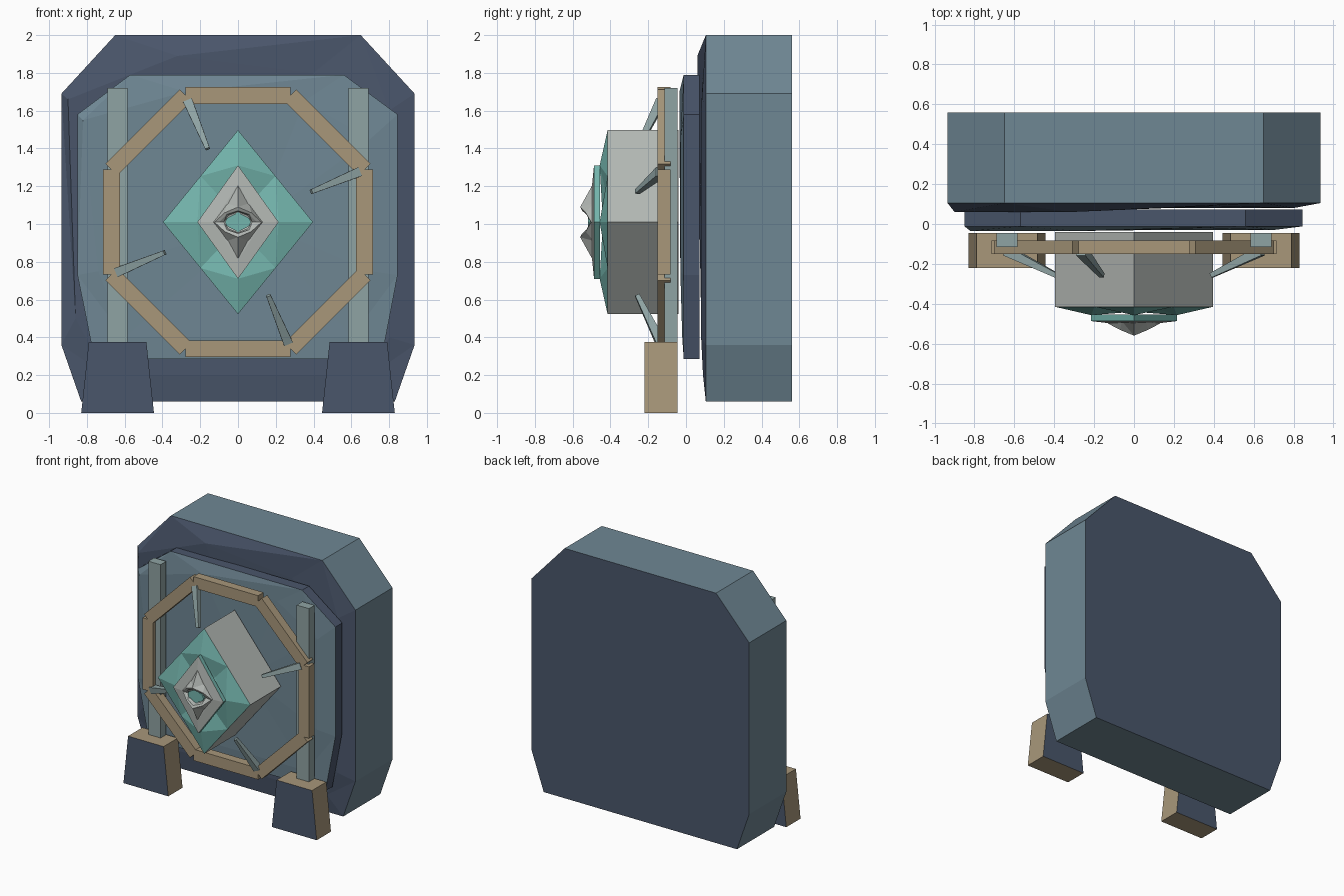
import bpy, bmesh
from math import sin, cos, pi, radians
from mathutils import Vector

if "Cube" in bpy.data.objects:
    bpy.data.objects.remove(bpy.data.objects["Cube"])

CZ = 1.01  # height of the core axis


def material(name, hexcode):
    def lin(c):
        c /= 255
        return c / 12.92 if c < 0.04 else ((c + 0.055) / 1.055) ** 2.4
    m = bpy.data.materials.new(name)
    m.diffuse_color = [lin(int(hexcode[i:i + 2], 16)) for i in (0, 2, 4)] + [1]
    m.use_nodes = True
    m.node_tree.nodes["Principled BSDF"].inputs["Base Color"].default_value = m.diffuse_color
    return m


NAVY = material("navy", "4a566b")
SLATE = material("slate", "6f8794")
TAN = material("tan", "a8977a")
TEAL = material("teal", "74b5ad")
GREY = material("light_grey", "b4b9b5")
PALE = material("pale_slate", "8fa3a3")


def loft(name, rings, bands, caps, apex=None, facet=False):
    """Bridge equal-length rings of (x, y, z); optional apex closes the last ring."""
    bm = bmesh.new()
    mats = list(dict.fromkeys(list(bands) + list(caps)))
    vs = [[bm.verts.new(p) for p in r] for r in rings]
    n = len(vs[0])

    def face(verts, mat):
        bm.faces.new(verts).material_index = mats.index(mat)

    for a, b, mat in zip(vs, vs[1:], bands):
        for i in range(n):
            j = (i + 1) % n
            face((a[i], a[j], b[j], b[i]), mat)
    face(vs[0], caps[0])
    if apex:
        tip = bm.verts.new(apex)
        for i in range(n):
            face((vs[-1][i], vs[-1][(i + 1) % n], tip), caps[1])
    else:
        face(vs[-1], caps[1])
    bmesh.ops.recalc_face_normals(bm, faces=bm.faces)
    if facet:
        bmesh.ops.triangulate(bm, faces=[f for f in bm.faces if len(f.verts) == 4])
    me = bpy.data.meshes.new(name)
    bm.to_mesh(me)
    bm.free()
    for m in mats:
        me.materials.append(m)
    ob = bpy.data.objects.new(name, me)
    bpy.context.collection.objects.link(ob)
    return ob


def flat(outline, y):
    return [(x, y, z) for x, z in outline]


def diamond(rx, rz, y):
    return flat([(rx, CZ), (0, CZ + rz), (-rx, CZ), (0, CZ - rz)], y)


def box(name, x0, x1, y0, y1, z0, z1, mat, taper=0, cap=None):
    prof = [(x0, z0), (x1, z0), (x1 - taper, z1), (x0 + taper, z1)]
    return loft(name, [flat(prof, y0), flat(prof, y1)], [mat], [cap or mat] * 2)


# Chamfered back slab with a chipped front
slab = [(-.65, 2), (.65, 2), (.935, 1.69), (.935, .36),
        (.83, .06), (-.83, .06), (-.935, .36), (-.935, 1.69)]
chips = [(-.32, .06, 1.89), (.4, .09, 1.8), (.8, .08, 1.6), (.8, .08, .4),
         (.7, .09, .2), (-.7, .09, .2), (-.86, .08, .5), (-.9, .06, 1.66)]
loft("back_slab", [flat(slab, .56), flat(slab, .105), chips],
     [SLATE, NAVY], [NAVY, NAVY], apex=(0, .08, CZ), facet=True)

# Thinner front panel with a chipped face
panel = [(-.57, 1.79), (.56, 1.79), (.845, 1.58), (.845, .73),
         (.76, .285), (-.76, .285), (-.85, .73), (-.85, 1.58)]
chips = [(-.28, -.035, 1.7), (.35, -.02, 1.65), (.7, -.03, 1.45), (.7, -.03, .75),
         (.6, -.02, .4), (-.6, -.02, .4), (-.74, -.03, .75), (-.82, -.035, 1.55)]
loft("front_panel", [flat(panel, .072), flat(panel, -.012), chips],
     [NAVY, SLATE], [NAVY, SLATE], apex=(.1, -.03, CZ), facet=True)

# Feet and posts, both sides
for s, side in ((-1, "left"), (1, "right")):
    x = s * .6375
    box(side + "_foot", x - .1925, x + .1925, -.22, -.045, 0, .375, TAN, .04, NAVY)
    box(side + "_post", x - .0525, x + .0525, -.115, -.045, .37, 1.72, PALE)

# Octagonal ring of eight butted bars
for k in range(8):
    a = k * pi / 4
    n, t = Vector((cos(a), sin(a))), Vector((-sin(a), cos(a)))
    prof = [n * (.67 + .044 * i) + t * (.278 * j)
            for i, j in ((-1, -1), (1, -1), (1, 1), (-1, 1))]
    prof = [(p.x, p.y + CZ) for p in prof]
    loft(f"ring_bar_{k + 1}", [flat(prof, -.15), flat(prof, -.083)], [TAN], [TAN, TAN])

# Four tapered braces from ring to core
for k in range(4):
    a = radians(22.5 + 90 * k)
    out, side = Vector((cos(a), 0, sin(a))), Vector((-sin(a), 0, cos(a)))
    p, q = out * .69 + Vector((0, -.135, CZ)), out * .42 + Vector((0, -.258, CZ))
    up = (q - p).normalized().cross(side)
    rings = [[c + (side * i + up * j) * w for i, j in ((-1, -1), (1, -1), (1, 1), (-1, 1))]
             for c, w in ((p, .025), (q, .012))]
    loft(f"brace_{k + 1}", rings, [PALE], [PALE, PALE])


def with_mids(ring, mid_scale, mid_y):
    """Insert an edge midpoint, pulled toward the axis, after each corner."""
    res = []
    for i, p in enumerate(ring):
        q = ring[(i + 1) % len(ring)]
        res += [p, ((p[0] + q[0]) / 2 * mid_scale, mid_y,
                    CZ + ((p[2] + q[2]) / 2 - CZ) * mid_scale)]
    return res


# Diamond core block with ridged teal front
loft("core_block",
     [with_mids(diamond(.397, .487, -.04), 1, -.04),
      with_mids(diamond(.397, .487, -.415), 1, -.415),
      with_mids(diamond(.215, .3, -.457), .9, -.418)],
     [GREY, TEAL], [GREY, TEAL], apex=(0, -.44, CZ), facet=True)

# Floating diamond plate
loft("core_plate", [diamond(.215, .3, -.455), diamond(.215, .3, -.487),
                    diamond(.13, .2, -.497)],
     [TEAL, GREY], [TEAL, GREY])


# Eye-shaped spike with a recessed teal lens
def eye(rx, rz, y_side, y_top, mx, mz):
    ym = y_side + (y_top - y_side) * .5
    pts = [(rx, y_side, 0), (mx, ym, mz), (0, y_top, rz),
           (-mx, ym, mz), (-rx, y_side, 0), (-mx, ym, -mz),
           (0, y_top, -rz), (mx, ym, -mz)]
    return [(x, y, z + CZ) for x, y, z in pts]


loft("eye_spike",
     [eye(.14, .21, -.488, -.488, .06, .1), eye(.125, .08, -.502, -.56, .07, .05),
      eye(.1, .06, -.505, -.55, .06, .04), eye(.075, .055, -.5, -.515, .05, .036)],
     [GREY, GREY, GREY], [GREY, GREY], apex=(0, -.5, CZ), facet=True)
lens = [(.068, 0), (.06, .02), (0, .052), (-.06, .02), (-.068, 0),
        (-.06, -.02), (0, -.052), (.06, -.02)]
lens = [(x, z + CZ) for x, z in lens]
loft("eye_lens", [flat(lens, -.49), flat(lens, -.52)], [TEAL], [TEAL, TEAL])
